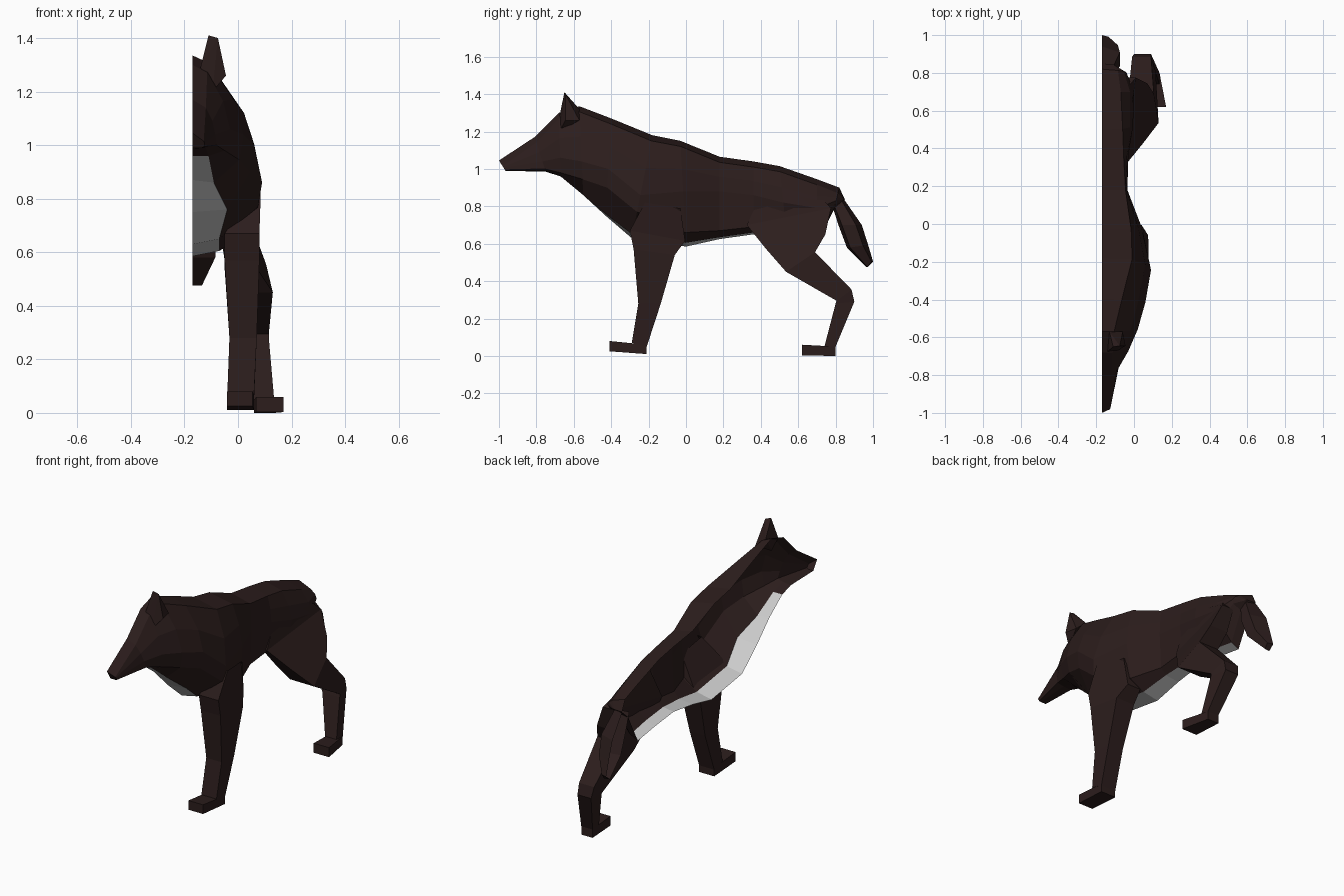
import bpy, bmesh

if "Cube" in bpy.data.objects:
    bpy.data.objects.remove(bpy.data.objects["Cube"])

CUT = -0.17  # plane of the open half shell


def make_mat(name, col):
    m = bpy.data.materials.new(name)
    m.diffuse_color = col
    m.use_nodes = True
    m.node_tree.nodes["Principled BSDF"].inputs["Base Color"].default_value = m.diffuse_color
    return m


FUR = make_mat("dark_brown_fur", (0.025, 0.0125, 0.0118, 1))


def finish(bm, name, mat):
    bmesh.ops.remove_doubles(bm, verts=bm.verts, dist=0.0005)
    bmesh.ops.recalc_face_normals(bm, faces=bm.faces)
    me = bpy.data.meshes.new(name)
    bm.to_mesh(me)
    bm.free()
    ob = bpy.data.objects.new(name, me)
    bpy.context.collection.objects.link(ob)
    if mat:
        me.materials.append(mat)
    return ob


def loft(name, rings, mat=FUR, closed=False, cap_start=False, cap_end=False):
    bm = bmesh.new()
    vs = [[bm.verts.new(p) for p in r] for r in rings]
    n = len(rings[0])
    for a, b in zip(vs, vs[1:]):
        for i in range(n if closed else n - 1):
            j = (i + 1) % n
            bm.faces.new((a[i], a[j], b[j], b[i]))
    if cap_start:
        bm.faces.new(vs[0])
    if cap_end:
        bm.faces.new(vs[-1][::-1])
    return finish(bm, name, mat)


def body_ring(yt, yb, zt, tw, zw, w, lz, lw, gz, gw, bz):
    """Half cross-section from spine to belly, slanted from yt to yb."""
    ze = zt - 0.03
    pts = [(0, zt), (tw, ze), (tw + .7 * (w - tw), (ze + zw) / 2), (w, zw),
           (lw, lz), (gw, gz), (0, bz)]
    return [(CUT + u, yt + (yb - yt) * (zt - z) / (zt - bz), z) for u, z in pts]


# body cross-sections, nose to rump
front_half = [
    (-1.0, -0.965, 1.045, .042, 1.005, .045, 0.995, .045, 0.99, .035, 0.99),
    (-.81, -.75, 1.17, .05, 1.04, .085, 1.00, .09, 0.99, .05, 0.985),
    (-.68, -.67, 1.30, .055, 1.06, .14, 0.98, .12, 0.96, .06, 0.96),
    (-.57, -.55, 1.335, .065, 1.04, .19, 0.945, .175, 0.86, .08, 0.87),
    (-.40, -.43, 1.27, .105, 1.00, .23, 0.90, .215, 0.76, .13, 0.75),
    (-.18, -.29, 1.18, .16, 0.86, .26, 0.77, .245, 0.65, .10, 0.63),
]
rear_half = [
    (-.03, 0.0, 1.15, .155, 0.88, .21, 0.66, .19, 0.605, .10, 0.585),
    (.18, .18, 1.065, .125, 0.88, .135, 0.67, .125, 0.635, .09, 0.625),
    (.36, .36, 1.04, .115, 0.86, .14, 0.69, .125, 0.66, .07, 0.65),
    (.50, .54, 1.015, .11, 0.82, .165, 0.72, .14, 0.65, .06, 0.63),
    (.70, .70, 0.945, .10, 0.79, .17, 0.73, .14, 0.63, .05, 0.605),
    (.82, .79, 0.90, .085, 0.83, .13, 0.81, .12, 0.79, .06, 0.78),
]
rings = [body_ring(*r) for r in front_half + rear_half]
loft("body", [r[:6] for r in rings])
loft("jaw_underside", [r[5:] for r in rings[:3]])
loft("underbelly", [r[5:] for r in rings[2:-1]], None)
loft("rear_underside", [r[5:] for r in rings[-2:]])

# rump, bulging slightly behind the last ring
rump = [(CUT, .85, .835), (CUT + .06, .845, .835)]
loft("rump", [rings[-1], [rump[0]] + [rump[1]] * 5 + [rump[0]]])

# nose end
bm = bmesh.new()
bm.faces.new([bm.verts.new(p) for p in rings[0]])
bm.normal_update()
if bm.faces[:][0].normal.y > 0:
    bmesh.ops.reverse_faces(bm, faces=bm.faces[:])
me = bpy.data.meshes.new("nose")
bm.to_mesh(me)
bm.free()
me.materials.append(FUR)
bpy.context.collection.objects.link(bpy.data.objects.new("nose", me))

# ear
bm = bmesh.new()
for p in [(-.14, -.675, 1.29), (-.045, -.645, 1.26), (-.095, -.675, 1.20), (-.13, -.57, 1.32),
          (-.06, -.57, 1.26), (-.11, -.65, 1.41), (-.075, -.645, 1.40)]:
    bm.verts.new(p)
bmesh.ops.convex_hull(bm, input=bm.verts[:])
finish(bm, "ear", FUR)


def leg_ring(yf, zf, yb, zb, xi, xf, xb=None):
    """Quad section: front and back edge, inner x, outer x at front and back."""
    xb = xf if xb is None else xb
    return [(xi, yf, zf), (xf, yf, zf), (xb, yb, zb), (xi, yb, zb)]


def leg(name, sections):
    loft(name, [leg_ring(*s) for s in sections], closed=True, cap_end=True)


def foot(name, front, back):
    loft(name, [[(x0, y, z0), (x1, y, z0), (x1, y, z1), (x0, y, z1)]
                for y, z0, z1, x0, x1 in (front, back)],
         closed=True, cap_start=True, cap_end=True)


# front leg and paw
leg("front_leg", [(-.22, .82, -.03, .79, .05, .085, .04), (-.30, .67, -.005, .615, -.05, .08, .04),
                  (-.28, .57, -.06, .54, -.05, .08, .075), (-.255, .28, -.135, .28, -.032, .07),
                  (-.29, .07, -.21, .05, -.04, .06)])
foot("front_paw", (-.41, .025, .08, -.042, .055), (-.21, .01, .06, -.04, .06))

# hind leg and paw
leg("hind_leg", [(.43, .92, .74, .83, -.05, -.04, -.02), (.325, .70, .775, .79, -.07, -.035, .01),
                 (.43, .57, .745, .65, -.05, .05, .07), (.535, .45, .69, .555, -.03, .13, .105),
                 (.805, .295, .885, .355, -.01, .115, .09), (.80, .28, .90, .29, 0, .115, .09),
                 (.74, .05, .80, .05, .06, .135)])
foot("hind_paw", (.62, .003, .06, .068, .17), (.80, 0, .05, .06, .135))

# tail: half shell with its own cross-sections
tail = []
for yf, zf, yb, zb, w in [(.78, .81, .85, .83, .06), (.815, .70, .94, .70, .095),
                          (.86, .58, .975, .59, .085), (.965, .475, 1.0, .505, .035)]:
    tail.append([(CUT, yf, zf), (CUT + w, yf * .85 + yb * .15, zf),
                 (CUT + w, yf * .25 + yb * .75, zb), (CUT, yb, zb)])
loft("tail", tail, cap_end=True)
